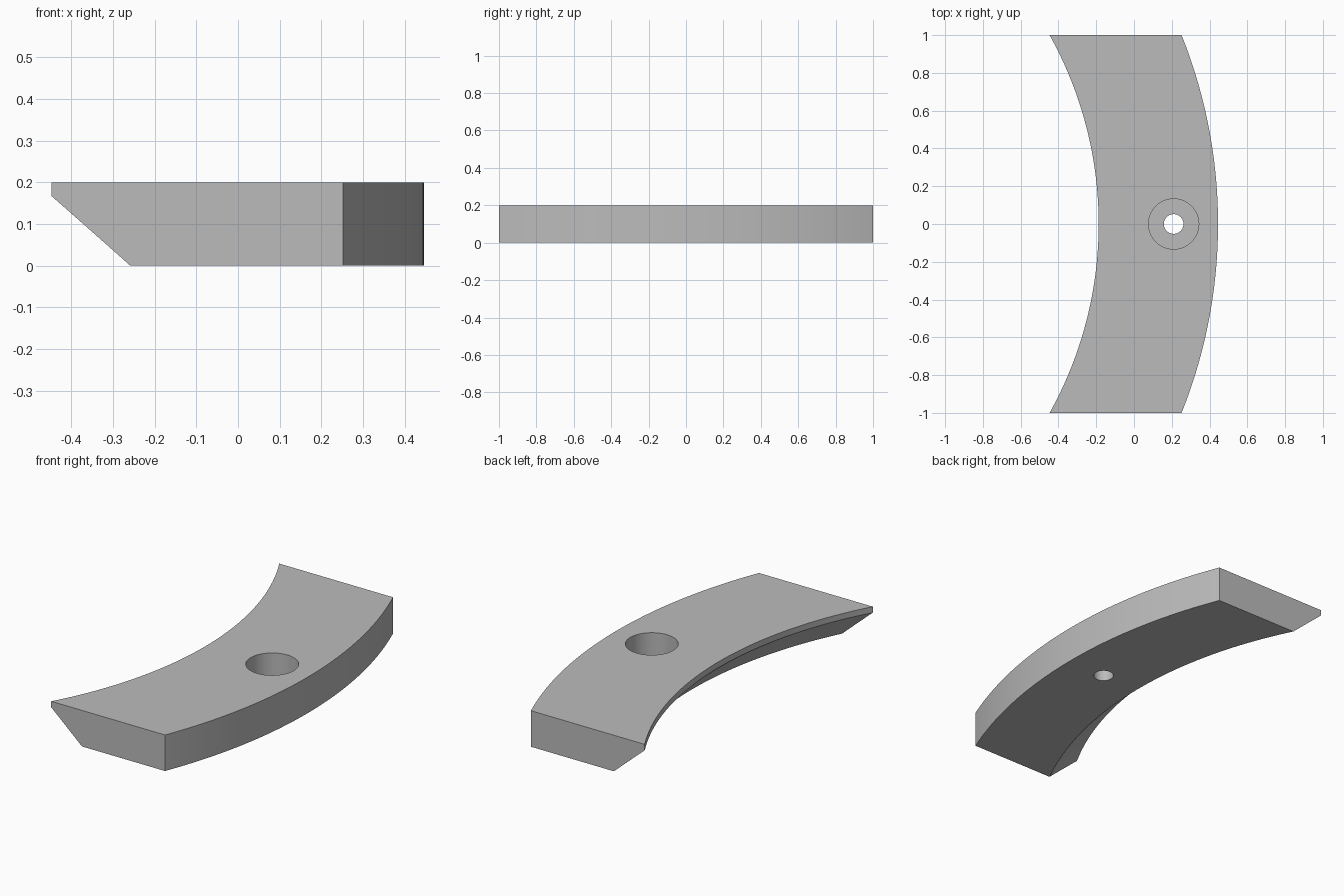
import bpy, bmesh, math
from mathutils import Vector, Matrix

if "Cube" in bpy.data.objects:
    bpy.data.objects.remove(bpy.data.objects["Cube"])

CX = -2.242                    # centre of the arcs, on the x axis
R_IN, R_OUT = 2.055, 2.687     # inner and outer arc radius
H, LIP = 0.20, 0.167           # thickness, underside of the inner lip
HOLE_X = 0.21

grey = bpy.data.materials.new("grey")
grey.diffuse_color = (0.5, 0.5, 0.5, 1)
grey.use_nodes = True
grey.node_tree.nodes["Principled BSDF"].inputs["Base Color"].default_value = grey.diffuse_color

# Curved bar: chamfered cross-section spun about the arc centre
section = [(R_IN, H), (R_OUT, H), (R_OUT, 0), (R_IN + LIP, 0), (R_IN, LIP)]
bm = bmesh.new()
start = Matrix.Rotation(-0.6, 3, 'Z')
verts = [bm.verts.new(start @ Vector((r, 0, z)) + Vector((CX, 0, 0))) for r, z in section]
edges = [bm.edges.new((verts[i], verts[(i + 1) % 5])) for i in range(5)]
bmesh.ops.spin(bm, geom=verts + edges, cent=(CX, 0, 0), axis=(0, 0, 1),
               angle=1.2, steps=48, use_duplicate=False)

# Square ends at y = -1 and y = 1
for s in (-1, 1):
    cut = bmesh.ops.bisect_plane(bm, geom=bm.verts[:] + bm.edges[:] + bm.faces[:],
                                 plane_co=(0, s, 0), plane_no=(0, s, 0), clear_outer=True)
    rim = [e for e in cut["geom_cut"] if isinstance(e, bmesh.types.BMEdge)]
    bmesh.ops.contextual_create(bm, geom=rim)
bmesh.ops.recalc_face_normals(bm, faces=bm.faces[:])
mesh = bpy.data.meshes.new("curved_bar")
bm.to_mesh(mesh)
bm.free()
mesh.materials.append(grey)
bar = bpy.data.objects.new("curved_bar", mesh)
bpy.context.collection.objects.link(bar)


def drill(name, radius, z0, z1):
    """Cut a vertical round hole through the bar."""
    bpy.ops.mesh.primitive_cylinder_add(vertices=64, radius=radius, depth=z1 - z0,
                                        location=(HOLE_X, 0, (z0 + z1) / 2))
    cutter = bpy.context.object
    cutter.name = name
    cutter.hide_render = True
    cutter.data.materials.append(grey)
    mod = bar.modifiers.new(name, 'BOOLEAN')
    mod.operation, mod.solver, mod.object = 'DIFFERENCE', 'EXACT', cutter
    bpy.context.view_layer.objects.active = bar
    bpy.ops.object.modifier_apply(modifier=name)
    bpy.data.objects.remove(cutter)


# Counterbored screw hole
drill("counterbore", 0.133, 0.067, 0.3)
drill("screw_hole", 0.052, -0.1, 0.15)

bpy.ops.object.select_all(action='DESELECT')
bar.select_set(True)
bpy.context.view_layer.objects.active = bar
bpy.ops.object.shade_smooth_by_angle(angle=math.radians(30))
